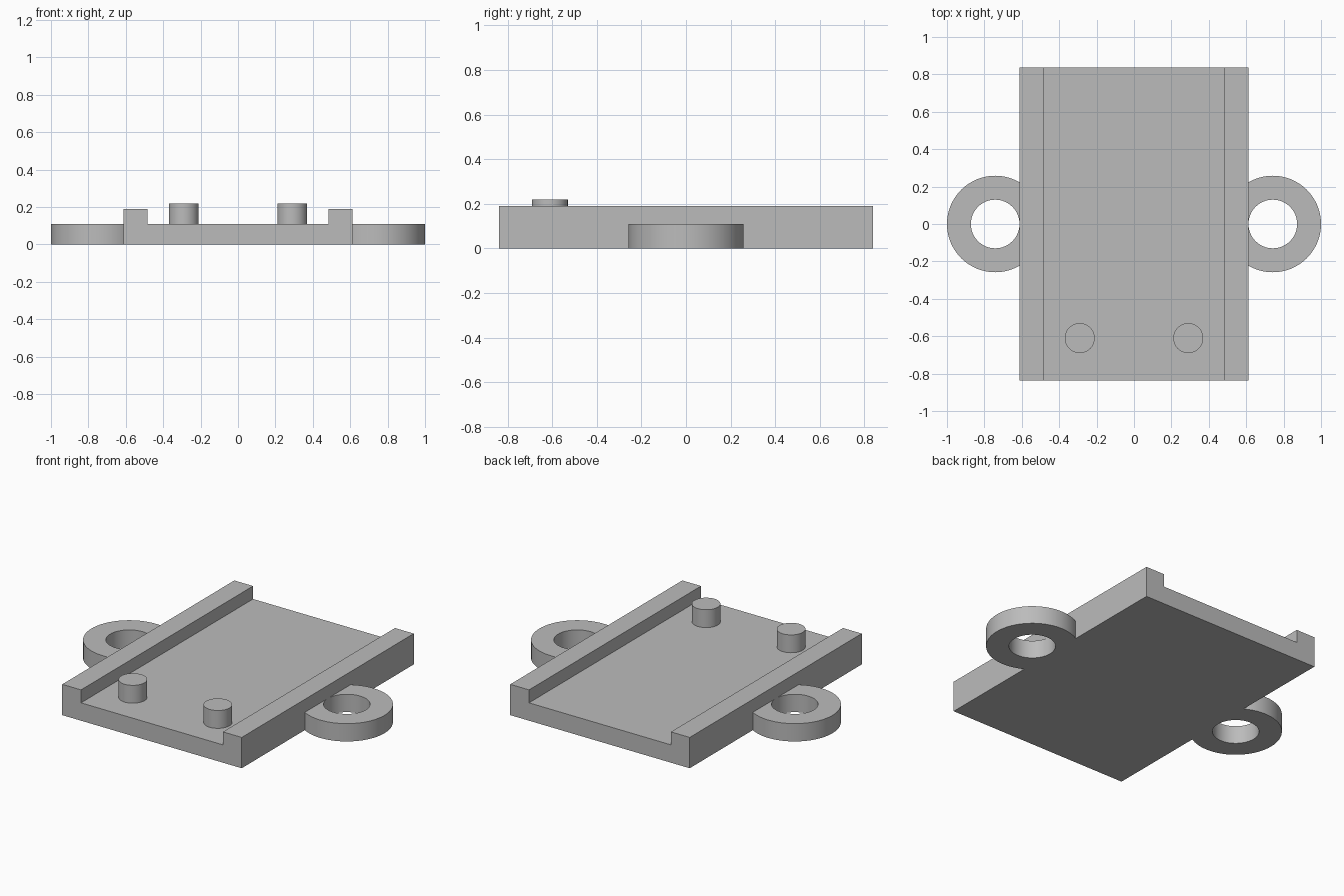
import bpy
import bmesh
import math
from mathutils import Vector

cube = bpy.data.objects.get("Cube")
if cube:
    bpy.data.objects.remove(cube, do_unlink=True)

# Main sizes
HALF_W, HALF_L = 0.612, 0.838
RAIL_INNER = 0.484
FLOOR, RAIL_TOP, PEG_TOP = 0.11, 0.19, 0.22
EAR_X, EAR_R, HOLE_R = 0.742, 0.258, 0.13
SIDES = 64

grey = bpy.data.materials.new("plain grey")
colour = (0.5, 0.5, 0.5, 1)
grey.use_nodes = True
grey.diffuse_color = colour
grey.node_tree.nodes["Principled BSDF"].inputs["Base Color"].default_value = colour


def finish(bm, name):
    """Turn a bmesh into a grey object with smooth curves and sharp edges."""
    bmesh.ops.recalc_face_normals(bm, faces=bm.faces)
    mesh = bpy.data.meshes.new(name)
    bm.to_mesh(mesh)
    bm.free()
    mesh.materials.append(grey)
    obj = bpy.data.objects.new(name, mesh)
    bpy.context.collection.objects.link(obj)
    bpy.ops.object.select_all(action="DESELECT")
    obj.select_set(True)
    bpy.context.view_layer.objects.active = obj
    bpy.ops.object.shade_smooth_by_angle(angle=math.radians(30))
    return obj


# Channel plate: one end profile with a rail on each side, extruded along y
half = [(HALF_W, 0), (HALF_W, RAIL_TOP), (RAIL_INNER, RAIL_TOP), (RAIL_INNER, FLOOR)]
profile = half + [(-x, z) for x, z in reversed(half)]
bm = bmesh.new()
end = bm.faces.new([bm.verts.new((x, -HALF_L, z)) for x, z in profile])
swept = bmesh.ops.extrude_face_region(bm, geom=[end], use_keep_orig=True)
bmesh.ops.translate(bm, vec=(0, 2 * HALF_L, 0),
                    verts=[v for v in swept["geom"] if isinstance(v, bmesh.types.BMVert)])
finish(bm, "channel_plate")


def make_ear(name, side):
    """Flat mounting ring, trimmed where it runs into the plate."""
    bm = bmesh.new()
    section = [(HOLE_R, 0), (EAR_R, 0), (EAR_R, FLOOR), (HOLE_R, FLOOR)]
    loops = []
    for i in range(SIDES):
        a = 2 * math.pi * i / SIDES
        loops.append([bm.verts.new((side * EAR_X + r * math.cos(a), r * math.sin(a), z))
                      for r, z in section])
    for i, ring in enumerate(loops):
        following = loops[(i + 1) % SIDES]
        for j in range(4):
            k = (j + 1) % 4
            bm.faces.new((ring[j], ring[k], following[k], following[j]))
    bmesh.ops.bisect_plane(bm, geom=bm.verts[:] + bm.edges[:] + bm.faces[:],
                           plane_co=Vector((side * (HALF_W - 0.005), 0, 0)),
                           plane_no=Vector((side, 0, 0)), clear_inner=True)
    bmesh.ops.holes_fill(bm, edges=[e for e in bm.edges if e.is_boundary])
    finish(bm, name)


def make_peg(name, side):
    """Upright round peg standing on the floor near the front."""
    bm = bmesh.new()
    bmesh.ops.create_cone(bm, cap_ends=True, segments=SIDES, radius1=0.08, radius2=0.08,
                          depth=PEG_TOP - FLOOR)
    bmesh.ops.translate(bm, verts=bm.verts,
                        vec=(side * 0.29, -0.61, (PEG_TOP + FLOOR) / 2))
    finish(bm, name)


for label, side in (("left", 1), ("right", -1)):
    make_ear(label + "_mounting_ear", side)
    make_peg(label + "_peg", side)
